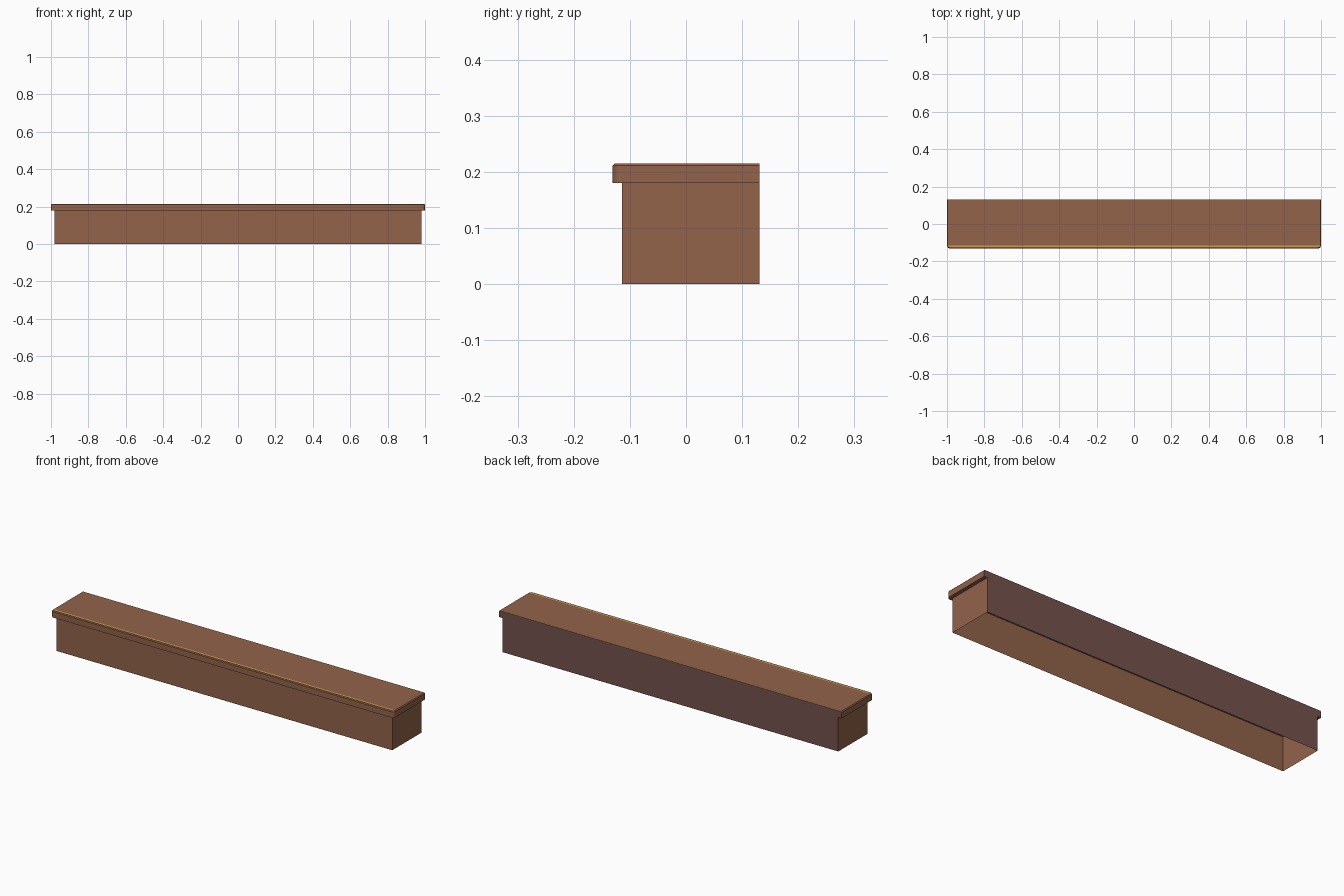
import bpy, bmesh, math

if "Cube" in bpy.data.objects:
    bpy.data.objects.remove(bpy.data.objects["Cube"])

def srgb(hexcode):
    out = []
    for i in (0, 2, 4):
        c = int(hexcode[i:i + 2], 16) / 255
        out.append(c / 12.92 if c <= 0.04045 else ((c + 0.055) / 1.055) ** 2.4)
    return (*out, 1)

def material(name, hexcode):
    m = bpy.data.materials.new(name)
    m.diffuse_color = srgb(hexcode)
    m.use_nodes = True
    m.node_tree.nodes["Principled BSDF"].inputs["Base Color"].default_value = m.diffuse_color
    return m

BROWN = material("wood_brown", "92634A")
DARK = material("back_dark_brown", "75524E")
GOLD = material("edge_gold", "CDA24B")

BACK, TOP, CAP_Z = 0.131, 0.215, 0.18

def finish(name, bm, mats):
    me = bpy.data.meshes.new(name)
    bm.to_mesh(me)
    bm.free()
    for m in mats:
        me.materials.append(m)
    ob = bpy.data.objects.new(name, me)
    bpy.context.collection.objects.link(ob)
    return ob

def outline(inset, radius, n=5):
    """Shelf outline with rounded front corners and square back corners."""
    hx, fy = 1 - inset, -BACK + inset
    left = []
    for i in range(n + 1):
        a = math.pi + i / n * math.pi / 2
        left.append((-hx + radius + radius * math.cos(a), fy + radius + radius * math.sin(a)))
    right = [(-x, y) for x, y in reversed(left)]
    return left + right + [(hx, BACK), (-hx, BACK)]

# Shelf slab: rounded front corners, small chamfer at the top, gold edge lines
bm = bmesh.new()
rings = []
for z, inset, r in ((CAP_Z, 0, 0.016), (TOP - 0.004, 0, 0.016), (TOP, 0.004, 0.012)):
    rings.append([bm.verts.new((x, y, z)) for x, y in outline(inset, r)])
count = len(rings[0])
for low, high in zip(rings, rings[1:]):
    for i in range(count):
        j = (i + 1) % count
        bm.faces.new((low[i], low[j], high[j], high[i]))
bm.faces.new(rings[-1])
bm.faces.new(list(reversed(rings[0])))
for y in (-0.122, -0.114, 0.127):
    tops = [f for f in bm.faces if f.normal.z > 0.9 or all(v.co.z > TOP - 1e-5 for v in f.verts)]
    geom = tops + list({e for f in tops for e in f.edges}) + list({v for f in tops for v in f.verts})
    bmesh.ops.bisect_plane(bm, geom=geom, plane_co=(0, y, 0), plane_no=(0, 1, 0))
bm.normal_update()
for f in bm.faces:
    c = f.calc_center_median()
    if f.normal.y > 0.9:
        f.material_index = 1
    elif f.normal.z > 0.99 and (c.y > 0.127 or -0.122 < c.y < -0.114):
        f.material_index = 2
    f.smooth = True
shelf = finish("shelf_slab", bm, (BROWN, DARK, GOLD))
bpy.context.view_layer.objects.active = shelf
shelf.select_set(True)
bpy.ops.object.shade_smooth_by_angle(angle=math.radians(30))

# Beam body: thin shell, open underneath
bm = bmesh.new()
pts = [(-0.98, -0.114), (0.98, -0.114), (0.98, BACK), (-0.98, BACK)]
low = [bm.verts.new((x, y, 0)) for x, y in pts]
high = [bm.verts.new((x, y, CAP_Z)) for x, y in pts]
for i in range(4):
    j = (i + 1) % 4
    f = bm.faces.new((low[i], low[j], high[j], high[i]))
    f.material_index = 1 if i == 2 else 0
finish("beam_body", bm, (BROWN, DARK))
